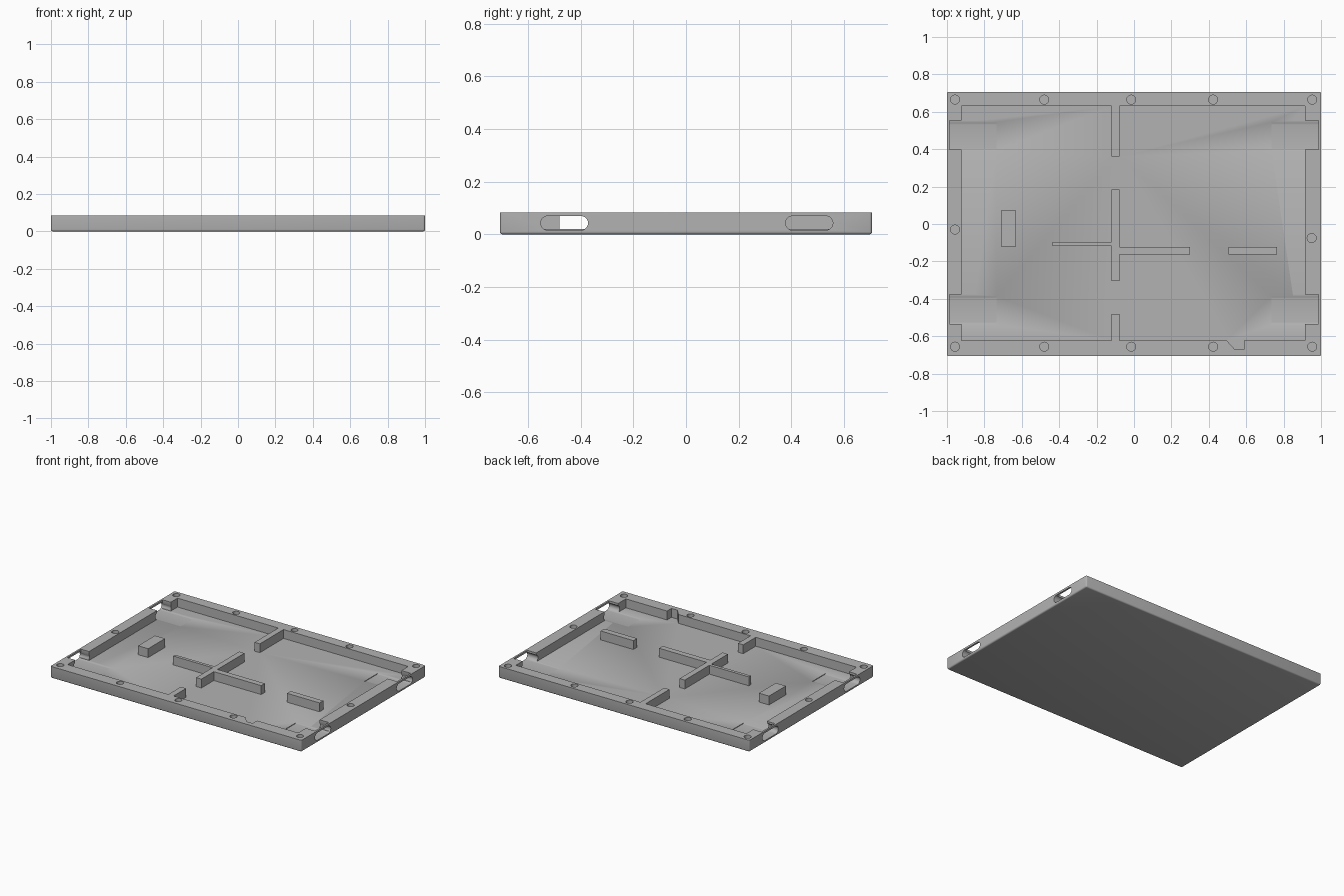
import bpy, bmesh, math
from mathutils import Matrix

if "Cube" in bpy.data.objects:
    bpy.data.objects.remove(bpy.data.objects["Cube"])

HEIGHT, FLOOR, SLOT = 0.084, 0.02, 0.016

grey = bpy.data.materials.new("plain_grey")
grey.use_nodes = True
colour = (0.45, 0.45, 0.45, 1)
grey.diffuse_color = colour
grey.node_tree.nodes["Principled BSDF"].inputs["Base Color"].default_value = colour


def prism(name, points, z0, z1, matrix=Matrix()):
    """Extrude a flat outline from z0 to z1."""
    bm = bmesh.new()
    face = bm.faces.new([bm.verts.new((x, y, z0)) for x, y in points])
    top = bmesh.ops.extrude_face_region(bm, geom=[face])["geom"]
    for v in top:
        if isinstance(v, bmesh.types.BMVert):
            v.co.z = z1
    bmesh.ops.recalc_face_normals(bm, faces=bm.faces)
    bm.transform(matrix)
    mesh = bpy.data.meshes.new(name)
    bm.to_mesh(mesh)
    bm.free()
    mesh.materials.append(grey)
    obj = bpy.data.objects.new(name, mesh)
    bpy.context.collection.objects.link(obj)
    return obj


def rect(x0, x1, y0, y1):
    return [(x0, y0), (x1, y0), (x1, y1), (x0, y1)]


def arc(cx, cy, r, start, sweep, n):
    return [(cx + r * math.cos(start + sweep * i / n), cy + r * math.sin(start + sweep * i / n))
            for i in range(n + 1)]


def cut(target, cutter):
    cutter.hide_render = True
    bpy.context.view_layer.objects.active = target
    mod = target.modifiers.new("cut", "BOOLEAN")
    mod.operation, mod.solver, mod.object = "DIFFERENCE", "EXACT", cutter
    bpy.ops.object.modifier_apply(modifier=mod.name)
    bpy.data.objects.remove(cutter)


# Tray slab with softened bottom and upright edges
tray = prism("tray", rect(-1, 1, -0.707, 0.707), 0, HEIGHT)
bm = bmesh.new()
bm.from_mesh(tray.data)
edges = [e for e in bm.edges if min(v.co.z for v in e.verts) < 0.01]
bmesh.ops.bevel(bm, geom=edges, offset=0.01, segments=3, profile=0.5, affect="EDGES")
bm.to_mesh(tray.data)
bm.free()

# Main pocket, leaving two wall ribs and a small bay in the front wall
RIB0, RIB1 = -0.12, -0.078
pocket = [(-0.923, -0.622), (RIB0, -0.622), (RIB0, -0.48), (RIB1, -0.48), (RIB1, -0.622),
          (0.495, -0.622), (0.54, -0.672), (0.587, -0.672), (0.587, -0.622), (0.915, -0.622),
          (0.915, 0.63), (RIB1, 0.63), (RIB1, 0.36), (RIB0, 0.36), (RIB0, 0.63), (-0.923, 0.63)]
cut(tray, prism("pocket_cutter", pocket, FLOOR, 0.2))

# Side ports: open recess in the wall plus a rounded slot through it
along_x = Matrix(((0, 0, 1, 0), (1, 0, 0, 0), (0, 1, 0, 0), (0, 0, 0, 1)))
radius = 0.027
for centre, low, high in ((0.468, 0.398, 0.553), (-0.462, -0.535, -0.377)):
    half = 0.09 - radius
    slot = (arc(centre + half, SLOT + radius, radius, -math.pi / 2, math.pi, 10)
            + arc(centre - half, SLOT + radius, radius, math.pi / 2, math.pi, 10))
    for side in (-1, 1):
        x0, x1 = sorted((side * 0.85, side * 0.987))
        cut(tray, prism("recess_cutter", rect(x0, x1, low, high), FLOOR, 0.2))
        x0, x1 = sorted((side * 0.735, side * 1.1))
        cut(tray, prism("slot_cutter", slot, x0, x1, along_x))

# Screw holes around the rim
holes = [(x, y) for x in (-0.957, -0.48, -0.015, 0.423, 0.953) for y in (-0.656, 0.665)]
holes += [(-0.957, -0.03), (0.95, -0.075)]
for x, y in holes:
    cut(tray, prism("hole_cutter", arc(x, y, 0.024, 0, math.tau, 24)[:-1], FLOOR, 0.2))

# Free-standing ribs on the floor
cross = [(RIB0, -0.305), (RIB1, -0.305), (RIB1, -0.164), (0.3, -0.164), (0.3, -0.122),
         (RIB1, -0.122), (RIB1, 0.185), (RIB0, 0.185), (RIB0, -0.095), (-0.435, -0.095),
         (-0.435, -0.118), (RIB0, -0.118)]
parts = [tray,
         prism("cross_rib", cross, FLOOR - 0.005, HEIGHT),
         prism("support_block", rect(-0.712, -0.632, -0.12, 0.072), FLOOR - 0.005, HEIGHT),
         prism("support_bar", rect(0.505, 0.765, -0.164, -0.122), FLOOR - 0.005, HEIGHT)]

# Smooth the curved walls, keep corners sharp
bpy.ops.object.select_all(action="DESELECT")
for part in parts:
    part.select_set(True)
bpy.context.view_layer.objects.active = tray
bpy.ops.object.shade_smooth_by_angle(angle=math.radians(35))
